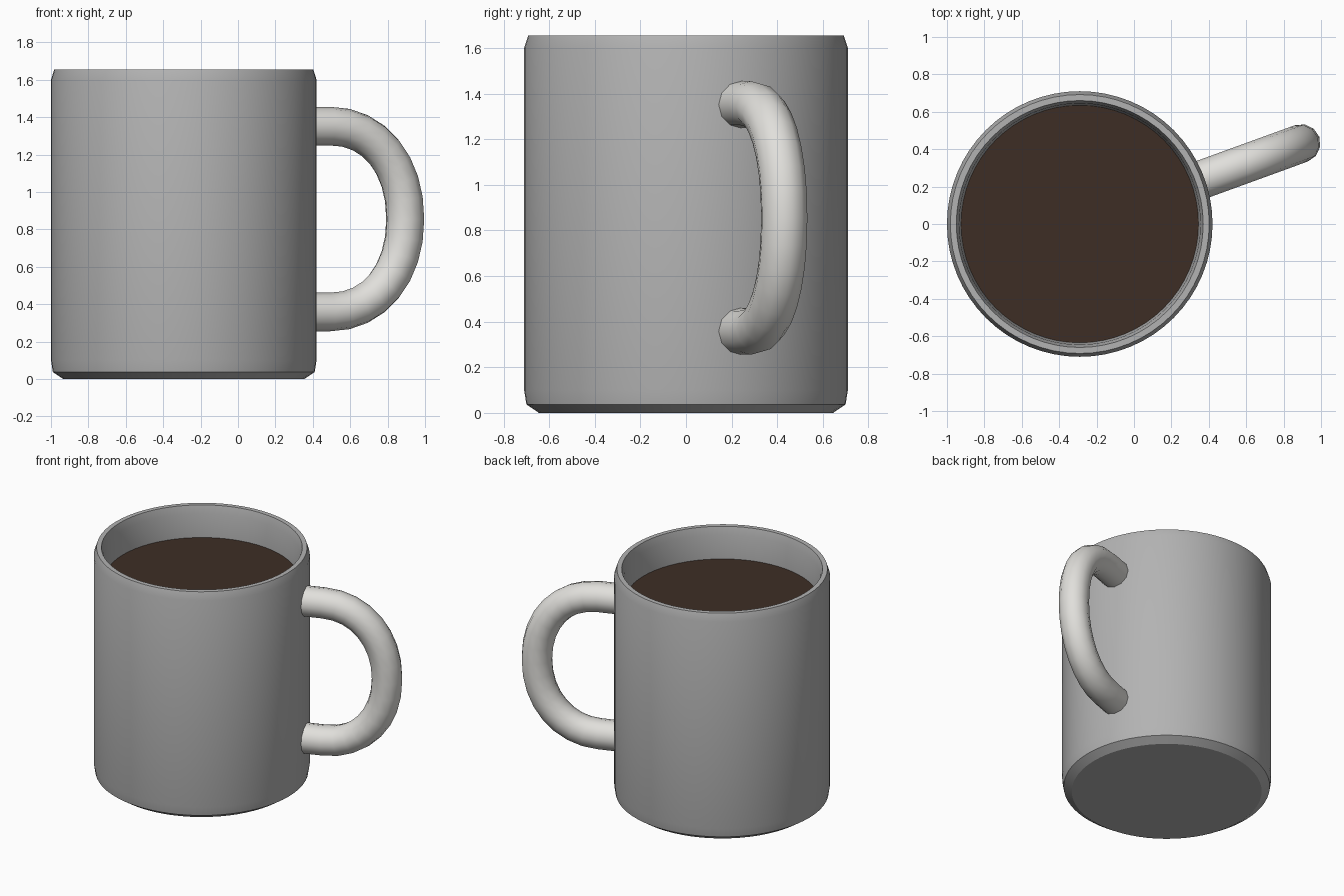
import bpy, bmesh, math
from mathutils import Vector

if "Cube" in bpy.data.objects:
    bpy.data.objects.remove(bpy.data.objects["Cube"])

CX = -0.29                      # axis of the cup along x
ANGLE = math.radians(20)        # direction the handle points


def material(name, rgb):
    m = bpy.data.materials.new(name)
    m.diffuse_color = (*rgb, 1)
    m.use_nodes = True
    m.node_tree.nodes["Principled BSDF"].inputs["Base Color"].default_value = m.diffuse_color
    return m


def finish(name, bm, mat, angle):
    bmesh.ops.recalc_face_normals(bm, faces=bm.faces)
    mesh = bpy.data.meshes.new(name)
    bm.to_mesh(mesh)
    bm.free()
    mesh.materials.append(mat)
    ob = bpy.data.objects.new(name, mesh)
    bpy.context.collection.objects.link(ob)
    bpy.ops.object.select_all(action='DESELECT')
    ob.select_set(True)
    bpy.context.view_layer.objects.active = ob
    bpy.ops.object.shade_smooth_by_angle(angle=math.radians(angle))
    return ob


def skin(bm, rings):
    """Join equal rings of points into a tube and cap both ends."""
    loops = [[bm.verts.new(p) for p in ring] for ring in rings]
    n = len(loops[0])
    for a, b in zip(loops, loops[1:]):
        for i in range(n):
            j = (i + 1) % n
            bm.faces.new((a[i], a[j], b[j], b[i]))
    bm.faces.new(loops[0][::-1])
    bm.faces.new(loops[-1])


def circle(r, z, n=64):
    return [(CX + r * math.cos(math.tau * i / n),
             r * math.sin(math.tau * i / n), z) for i in range(n)]


grey = material("grey glaze", (0.45, 0.45, 0.45))
cream = material("cream glaze", (0.75, 0.74, 0.71))
brown = material("dark brown drink", (0.047, 0.027, 0.018))

# Cup: bevelled foot, straight wall, rim, inner wall and inner floor
profile = [(0.645, 0), (0.70, 0.037), (0.71, 0.10), (0.71, 1.60),
           (0.692, 1.655), (0.66, 1.655), (0.645, 1.60), (0.635, 1.43),
           (0.635, 0.12), (0.60, 0.08)]
bm = bmesh.new()
skin(bm, [circle(r, z) for r, z in profile])
finish("cup", bm, grey, 28)

# Drink surface
bm = bmesh.new()
bmesh.ops.create_circle(bm, cap_ends=True, segments=64, radius=0.637)
bmesh.ops.translate(bm, verts=bm.verts, vec=(CX, 0, 1.43))
finish("drink", bm, brown, 30)

# Handle: round tube along a half oval with short straight ends
MID, HALF, START, REACH, TUBE = 0.855, 0.497, 0.83, 0.43, 0.103
path = [(0.64, MID + HALF)]
for k in range(17):
    t = math.pi / 2 - math.pi * k / 16
    c, s = math.cos(t), math.sin(t)
    path.append((START + REACH * max(c, 0) ** 0.94,
                 MID + HALF * math.copysign(abs(s) ** 0.94, s)))
path.append((0.64, MID - HALF))

out = Vector((math.cos(ANGLE), math.sin(ANGLE), 0))
side = Vector((-math.sin(ANGLE), math.cos(ANGLE), 0))
up = Vector((0, 0, 1))
points = [Vector((CX, 0, 0)) + out * r + up * z for r, z in path]
rings = []
for i, p in enumerate(points):
    a, b = points[max(i - 1, 0)], points[min(i + 1, len(points) - 1)]
    tangent = (b - a).normalized()
    normal = side.cross(tangent)
    rings.append([p + TUBE * (side * math.cos(math.tau * k / 12)
                              + normal * math.sin(math.tau * k / 12))
                  for k in range(12)])
bm = bmesh.new()
skin(bm, rings)
finish("handle", bm, cream, 40)
